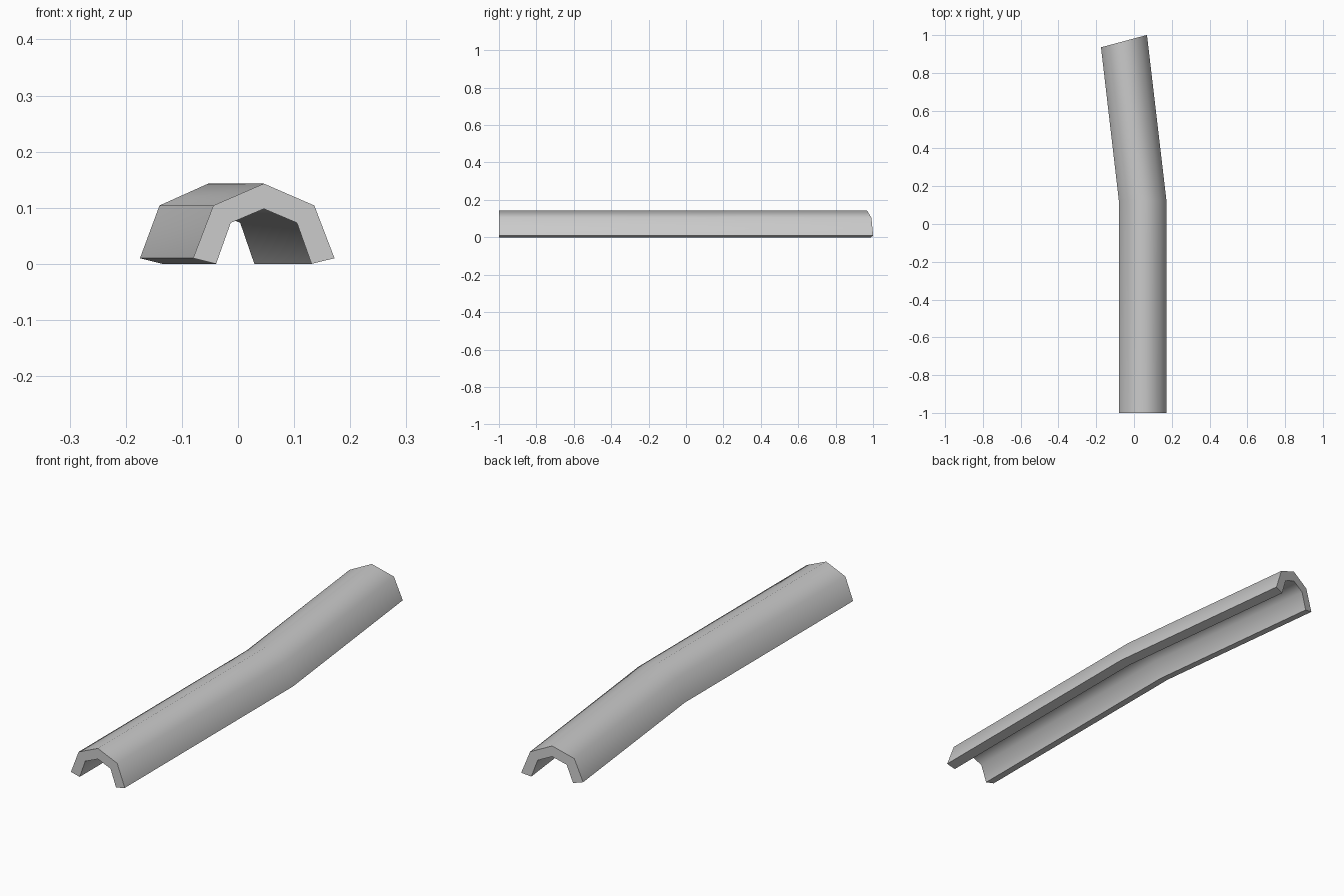
import bpy, bmesh, math
from mathutils import Matrix, Vector

cube = bpy.data.objects.get("Cube")
if cube:
    bpy.data.objects.remove(cube, do_unlink=True)

# Plain grey material
grey = bpy.data.materials.new("plain_grey")
grey.use_nodes = True
colour = (0.6, 0.6, 0.6, 1)
grey.diffuse_color = colour
grey.node_tree.nodes["Principled BSDF"].inputs["Base Color"].default_value = colour

# Half of the arch section, mirrored to make the closed outline
outer = [(0.126, 0.01), (0.09, 0.104), (0, 0.143)]
inner = [(0, 0.098), (0.059, 0.073), (0.085, 0)]


def mirrored(points):
    return [(-x, z) for x, z in reversed(points) if x]


outline = outer + mirrored(outer)
outline += [(-x, z) for x, z in reversed(inner)] + inner[1:]

# Stations along the bent path: x, y and turn in degrees
stations = [(0.046, -1, 0), (0.046, 0.122, 0), (-0.053, 0.968, 15)]

bm = bmesh.new()
rings = []
for x, y, turn in stations:
    spin = Matrix.Rotation(math.radians(turn), 3, "Z")
    rings.append([bm.verts.new(spin @ Vector((px, 0, pz)) + Vector((x, y, 0)))
                  for px, pz in outline])

# Walls between stations, then the two end caps
count = len(outline)
for a, b in zip(rings, rings[1:]):
    for i in range(count):
        j = (i + 1) % count
        bm.faces.new((a[i], a[j], b[j], b[i]))
bm.faces.new(rings[0])
bm.faces.new(rings[-1])
bmesh.ops.recalc_face_normals(bm, faces=bm.faces)

mesh = bpy.data.meshes.new("bent_channel")
bm.to_mesh(mesh)
bm.free()
mesh.materials.append(grey)
channel = bpy.data.objects.new("bent_channel", mesh)
bpy.context.collection.objects.link(channel)

# Smooth arch with crisp rims
bpy.ops.object.select_all(action="DESELECT")
channel.select_set(True)
bpy.context.view_layer.objects.active = channel
bpy.ops.object.shade_smooth_by_angle(angle=math.radians(60))
